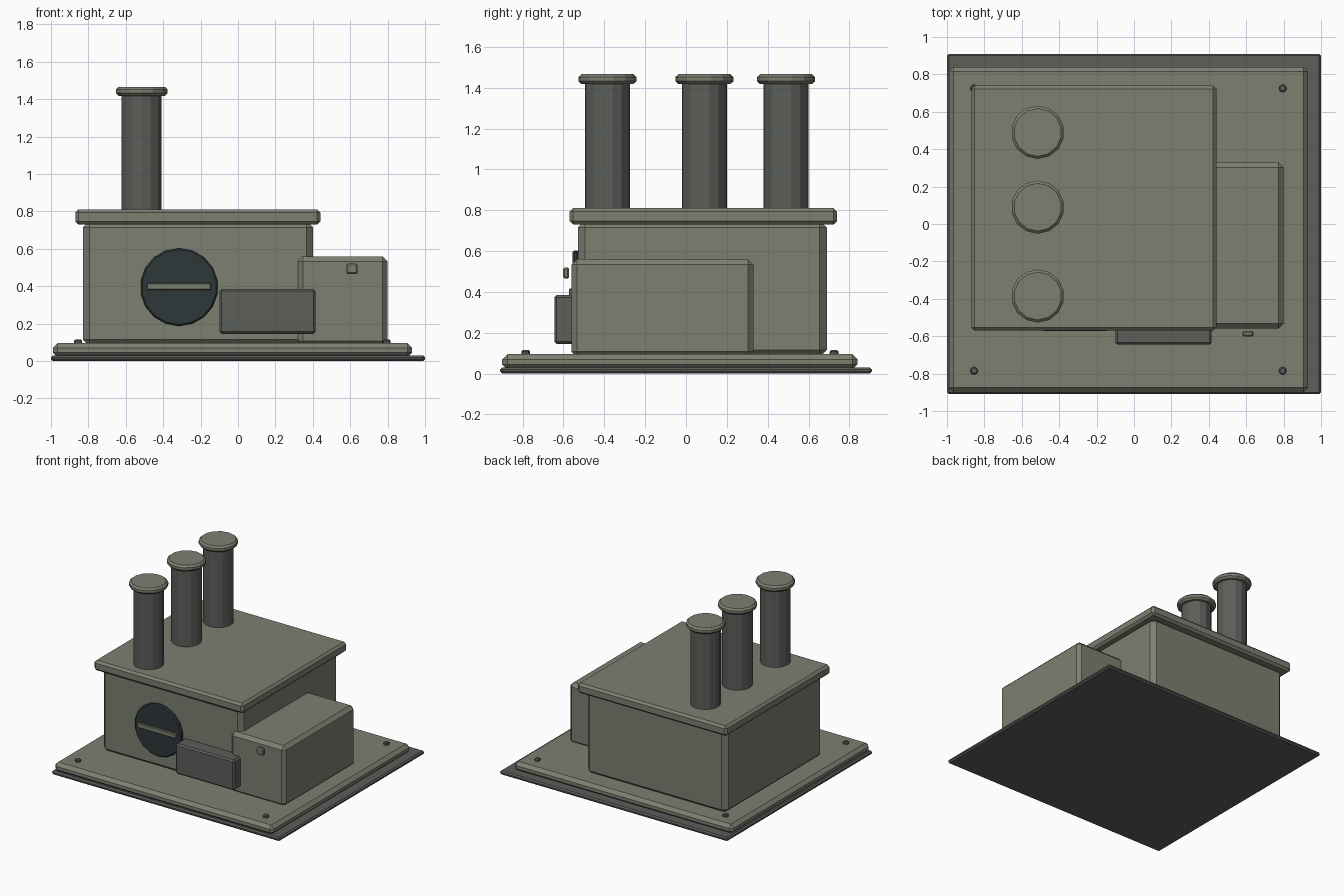
import bpy
import math

if "Cube" in bpy.data.objects:
    bpy.data.objects.remove(bpy.data.objects["Cube"])


def material(name, rgb):
    m = bpy.data.materials.new(name)
    m.diffuse_color = (*rgb, 1)
    m.use_nodes = True
    m.node_tree.nodes["Principled BSDF"].inputs["Base Color"].default_value = m.diffuse_color
    return m


OLIVE = material("olive grey paint", (0.205, 0.215, 0.165))
DARK = material("dark grey metal", (0.107, 0.112, 0.102))
SLATE = material("dark slate", (0.026, 0.038, 0.041))


def finish(obj, name, mat, bevel):
    obj.name = name
    obj.data.materials.append(mat)
    if bevel:
        mod = obj.modifiers.new("chamfer", 'BEVEL')
        mod.width = bevel
        mod.segments = 1
        mod.limit_method = 'ANGLE'
        mod.angle_limit = math.radians(50)
    return obj


def box(name, x, y, z, mat, bevel):
    """Chamfered box from its (min, max) ranges."""
    bpy.ops.mesh.primitive_cube_add(
        size=1, location=[(a + b) / 2 for a, b in (x, y, z)])
    obj = bpy.context.object
    obj.scale = [b - a for a, b in (x, y, z)]
    bpy.ops.object.transform_apply(location=False, rotation=False, scale=True)
    return finish(obj, name, mat, bevel)


def cylinder(name, center, radius, depth, sides, mat, bevel=0, rot=(0, 0, 0)):
    bpy.ops.mesh.primitive_cylinder_add(
        vertices=sides, radius=radius, depth=depth, location=center, rotation=rot)
    return finish(bpy.context.object, name, mat, bevel)


# Ground sheet and raised foundation slab
box("ground_sheet", (-1, 1), (-0.91, 0.91), (0, 0.03), DARK, 0.01)
box("foundation_slab", (-0.99, 0.93), (-0.9, 0.84), (0.02, 0.095), OLIVE, 0.025)

# Main housing with overhanging lid
box("main_housing", (-0.83, 0.40), (-0.53, 0.69), (0.08, 0.75), OLIVE, 0.035)
box("lid", (-0.87, 0.44), (-0.57, 0.74), (0.73, 0.81), OLIVE, 0.017)

# Side annex with its small latch
box("side_annex", (0.32, 0.80), (-0.56, 0.33), (0.08, 0.56), OLIVE, 0.027)
box("latch", (0.58, 0.64), (-0.602, -0.572), (0.465, 0.52), OLIVE, 0.008)

# Front control box
box("control_box", (-0.10, 0.415), (-0.645, -0.52), (0.145, 0.385), DARK, 0.012)

# Round hatch with cross bar
cylinder("round_hatch", (-0.315, -0.54, 0.395), 0.208, 0.03, 18, SLATE, 0.008,
         (math.pi / 2, 0, 0))
box("hatch_bar", (-0.487, -0.145), (-0.572, -0.55), (0.38, 0.417), OLIVE, 0.004)

# Row of capped chimneys
for i, y in enumerate((-0.385, 0.09, 0.49)):
    cylinder(f"chimney_{i}", (-0.515, y, 1.11), 0.11, 0.64, 14, DARK)
    cylinder(f"chimney_cap_{i}", (-0.515, y, 1.442), 0.142, 0.048, 14, OLIVE, 0.014)

# Corner bolts on the slab
for x in (-0.855, 0.795):
    for y in (-0.785, 0.725):
        cylinder("corner_bolt", (x, y, 0.1), 0.021, 0.03, 8, DARK, 0.006)
